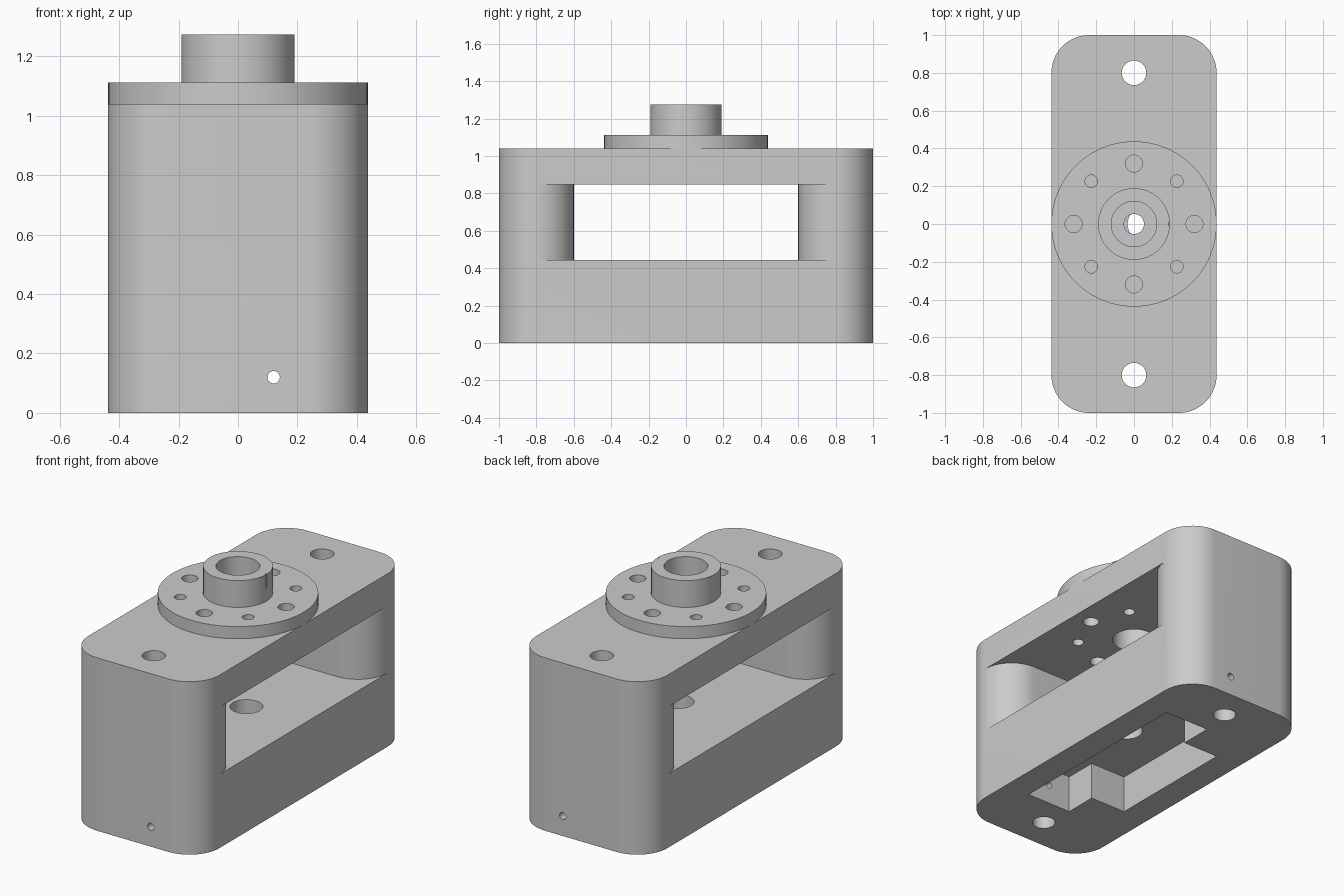
import bpy, bmesh
from math import cos, sin, pi, radians
from mathutils import Matrix, Vector

cube = bpy.data.objects.get("Cube")
if cube:
    bpy.data.objects.remove(cube, do_unlink=True)

grey = bpy.data.materials.new("light grey")
grey.use_nodes = True
grey.diffuse_color = (0.6, 0.6, 0.6, 1)
grey.node_tree.nodes["Principled BSDF"].inputs["Base Color"].default_value = (0.6, 0.6, 0.6, 1)

HALF_W, TOP, R = 0.4375, 1.04, 0.2
PIN_Y = 0.8


def arc(cx, cy, r, a0, a1, n=16):
    angles = [radians(a0 + (a1 - a0) * i / n) for i in range(n + 1)]
    return [(cx + r * cos(a), cy + r * sin(a)) for a in angles]


def circle(r, cx=0, cy=0, n=64):
    return arc(cx, cy, r, 0, 360, n)[:-1]


def prism(name, outline, z0, z1):
    """Extrude a flat outline from z0 to z1."""
    bm = bmesh.new()
    face = bm.faces.new([bm.verts.new((x, y, z0)) for x, y in outline])
    ext = bmesh.ops.extrude_face_region(bm, geom=[face])
    verts = [v for v in ext["geom"] if isinstance(v, bmesh.types.BMVert)]
    bmesh.ops.translate(bm, verts=verts, vec=Vector((0, 0, z1 - z0)))
    bmesh.ops.recalc_face_normals(bm, faces=bm.faces)
    mesh = bpy.data.meshes.new(name)
    bm.to_mesh(mesh)
    bm.free()
    mesh.materials.append(grey)
    ob = bpy.data.objects.new(name, mesh)
    bpy.context.collection.objects.link(ob)
    return ob


def combine(target, tool, operation="DIFFERENCE"):
    """Apply a boolean and discard the tool."""
    tool.hide_render = True
    mod = target.modifiers.new("boolean", "BOOLEAN")
    mod.operation, mod.object, mod.solver = operation, tool, "EXACT"
    bpy.context.view_layer.objects.active = target
    bpy.ops.object.modifier_apply(modifier=mod.name)
    bpy.data.objects.remove(tool, do_unlink=True)


def drill(target, r, x, y, z0, z1, n=32):
    combine(target, prism("drill", circle(r, x, y, n), z0, z1))


def box(x0, x1, y0, y1):
    return [(x0, y0), (x1, y0), (x1, y1), (x0, y1)]


# Housing: a block with rounded vertical corners
cx = HALF_W - R
outline = (arc(cx, PIN_Y, R, 0, 90) + arc(-cx, PIN_Y, R, 90, 180)
           + arc(-cx, -PIN_Y, R, 180, 270) + arc(cx, -PIN_Y, R, 270, 360))
housing = prism("housing", outline, 0, TOP)

# Side window that leaves a rounded pillar at each end
quarter = arc(cx, PIN_Y, R, -4, -90)
quarter = [(0.6, quarter[0][1])] + quarter
end = quarter + [(-x, y) for x, y in reversed(quarter)]
window = end + [(-x, -y) for x, y in end]
combine(housing, prism("window", window, 0.443, 0.846))

# T-shaped pocket in the underside
pocket = [(0.27, -0.61), (0.27, 0.61), (-0.03, 0.61), (-0.03, 0.41),
          (-0.27, 0.41), (-0.27, -0.41), (-0.03, -0.41), (-0.03, -0.61)]
combine(housing, prism("pocket", pocket, -0.1, 0.227))

# Bolt holes, shaft opening and cable opening
for side in (-1, 1):
    drill(housing, 0.065, 0, side * PIN_Y, -0.1, 1.2)
drill(housing, 0.122, 0, 0, 0.7, 1.2, 48)
drill(housing, 0.09, 0.056, 0, 0.1, 0.6, 48)

# Narrow cross pin hole running front to back
pin = prism("pin_hole", circle(0.021, 0, 0, 24), -1.2, 1.2)
pin.data.transform(Matrix.Translation((0.12, 0, 0.12)) @ Matrix.Rotation(pi / 2, 4, "X"))
combine(housing, pin)

# Flange with raised hub and stepped bore
flange = prism("flange_and_hub", circle(HALF_W, n=96), TOP, 1.113)
combine(flange, prism("hub", circle(0.19), 1.08, 1.274), "UNION")
drill(flange, 0.053, 0, 0, 0.9, 1.4, 48)
drill(flange, 0.12, 0, 0, 1.09, 1.4, 48)

# Small index groove on the hub
combine(flange, prism("groove", box(0.183, 0.21, -0.007, 0.007), 1.19, 1.3))

# Ring of alternating mounting holes through flange and housing
for i in range(8):
    a = i * pi / 4
    r = 0.033 if i % 2 else 0.045
    for part in (housing, flange):
        drill(part, r, 0.32 * cos(a), 0.32 * sin(a), 0.7, 1.2, 24)

# Smooth curved walls, crisp edges
for part in (housing, flange):
    bpy.ops.object.select_all(action="DESELECT")
    part.select_set(True)
    bpy.context.view_layer.objects.active = part
    bpy.ops.object.shade_smooth_by_angle(angle=radians(30))
